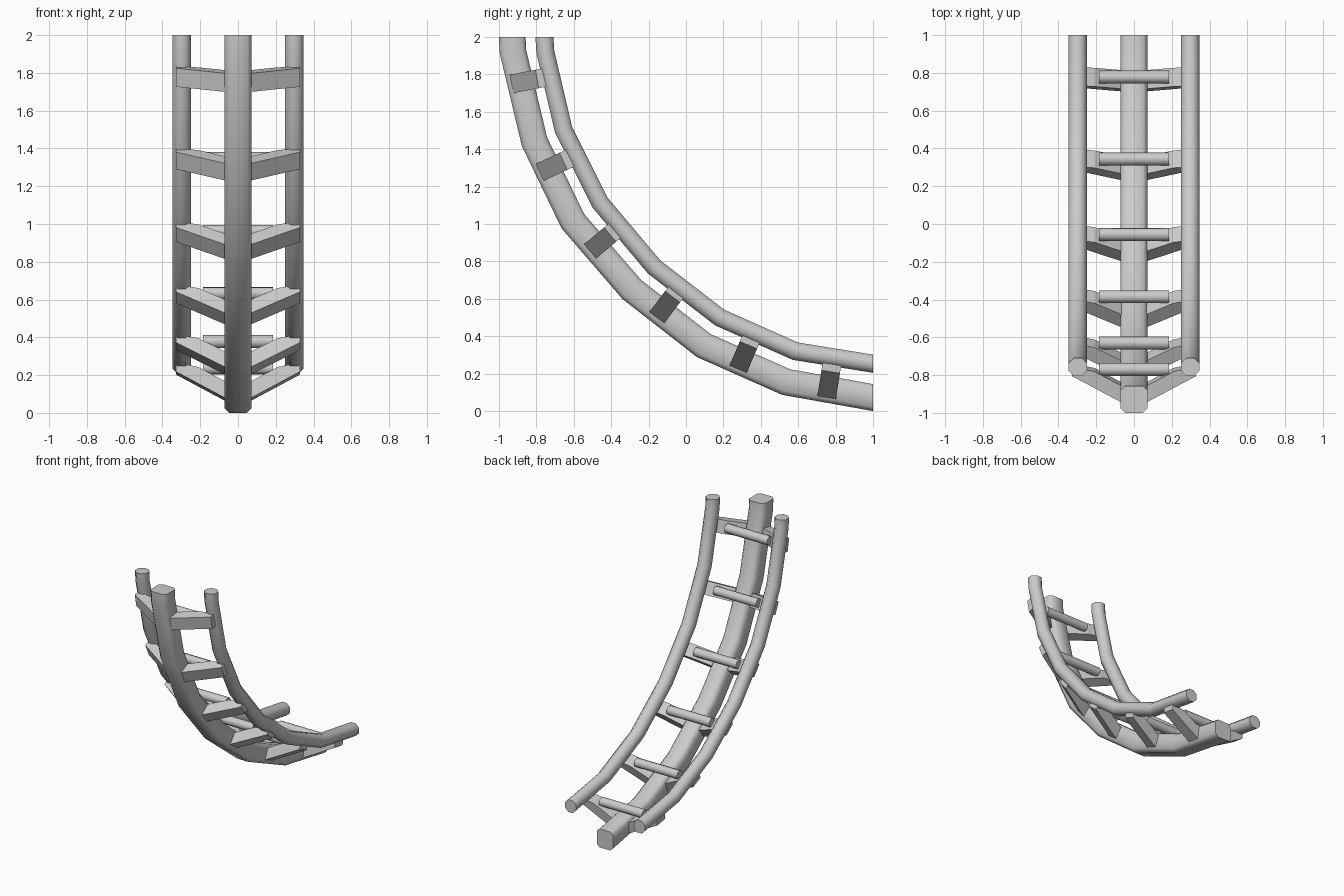
import bpy, bmesh, math
from mathutils import Vector

if "Cube" in bpy.data.objects:
    bpy.data.objects.remove(bpy.data.objects["Cube"])


def make_object(name, bm, smooth):
    bmesh.ops.recalc_face_normals(bm, faces=bm.faces[:])
    me = bpy.data.meshes.new(name)
    bm.to_mesh(me)
    bm.free()
    ob = bpy.data.objects.new(name, me)
    bpy.context.collection.objects.link(ob)
    if smooth:
        bpy.ops.object.select_all(action='DESELECT')
        ob.select_set(True)
        bpy.context.view_layer.objects.active = ob
        bpy.ops.object.shade_smooth_by_angle(angle=math.radians(50))
    return ob


def loft(bm, rings):
    rings = [[bm.verts.new(p) for p in r] for r in rings]
    n = len(rings[0])
    for a, b in zip(rings, rings[1:]):
        for i in range(n):
            j = (i + 1) % n
            bm.faces.new((a[i], a[j], b[j], b[i]))
    bm.faces.new(rings[0])
    bm.faces.new(rings[-1][::-1])


def sweep(name, path, section, x0):
    """Sweep (x, radial) section along a (y, z) path with mitred joints."""
    pts = [Vector(p) for p in path]
    dirs = [(b - a).normalized() for a, b in zip(pts, pts[1:])]
    rings = []
    for i, p in enumerate(pts):
        if i == 0:
            n, d = Vector((1, 0)), dirs[0]
        elif i == len(pts) - 1:
            n, d = Vector((0, 1)), dirs[-1]
        else:
            t = (dirs[i - 1] + dirs[i]).normalized()
            n, d = Vector((-t.y, t.x)), dirs[i]
        n = n / n.dot(Vector((-d.y, d.x)))
        rings.append([(x0 + x, p.x + n.x * r, p.y + n.y * r) for x, r in section])
    bm = bmesh.new()
    loft(bm, rings)
    return make_object(name, bm, True)


def octagon(radius):
    return [(radius * math.cos(math.radians(22.5 + 45 * k)),
             radius * math.sin(math.radians(22.5 + 45 * k))) for k in range(8)]


# Spine: chamfered square beam
h, c = 0.071, 0.048
beam = [(h, -c), (h, c), (c, h), (-c, h), (-h, c), (-h, -c), (-c, -h), (c, -h)]
spine_path = [(-0.929, 2), (-0.925, 1.92), (-0.81, 1.44), (-0.605, 1.015),
              (-0.29, 0.65), (0.095, 0.35), (0.535, 0.155), (1, 0.072)]
sweep("spine_beam", spine_path, beam, 0)

# Two running rails
rail_path = [(-0.757, 2), (-0.752, 1.92), (-0.655, 1.505), (-0.46, 1.115),
             (-0.17, 0.77), (0.18, 0.50), (0.585, 0.32), (1, 0.253)]
for side, label in ((-1, "left"), (1, "right")):
    sweep("rail_" + label, rail_path, octagon(0.052), side * 0.298)

# Ties: (y, z, angle of inward direction), two arms and one cross bar each
ties = [(-0.85, 1.765, 11), (-0.705, 1.312, 25), (-0.448, 0.908, 40),
        (-0.105, 0.567, 53), (0.312, 0.302, 67), (0.765, 0.156, 81)]
arm = [(0.04, -0.101), (0.328, 0.055), (0.328, 0.105), (0.21, 0.08), (0.04, -0.012)]
for k, (y, z, deg) in enumerate(ties, 1):
    a = math.radians(deg)
    n = Vector((0, math.cos(a), math.sin(a)))
    t = Vector((0, math.sin(a), -math.cos(a)))
    o = Vector((0, y, z))
    bm = bmesh.new()
    for s in (-1, 1):
        loft(bm, [[o + Vector((s * x, 0, 0)) + n * r + t * w for x, r in arm]
                  for w in (-0.05, 0.05)])
    make_object(f"tie_arms_{k}", bm, False)
    bm = bmesh.new()
    loft(bm, [[o + Vector((x, 0, 0)) + n * (0.082 + v) + t * u
               for u, v in octagon(0.035)] for x in (-0.185, 0.185)])
    make_object(f"cross_bar_{k}", bm, True)
